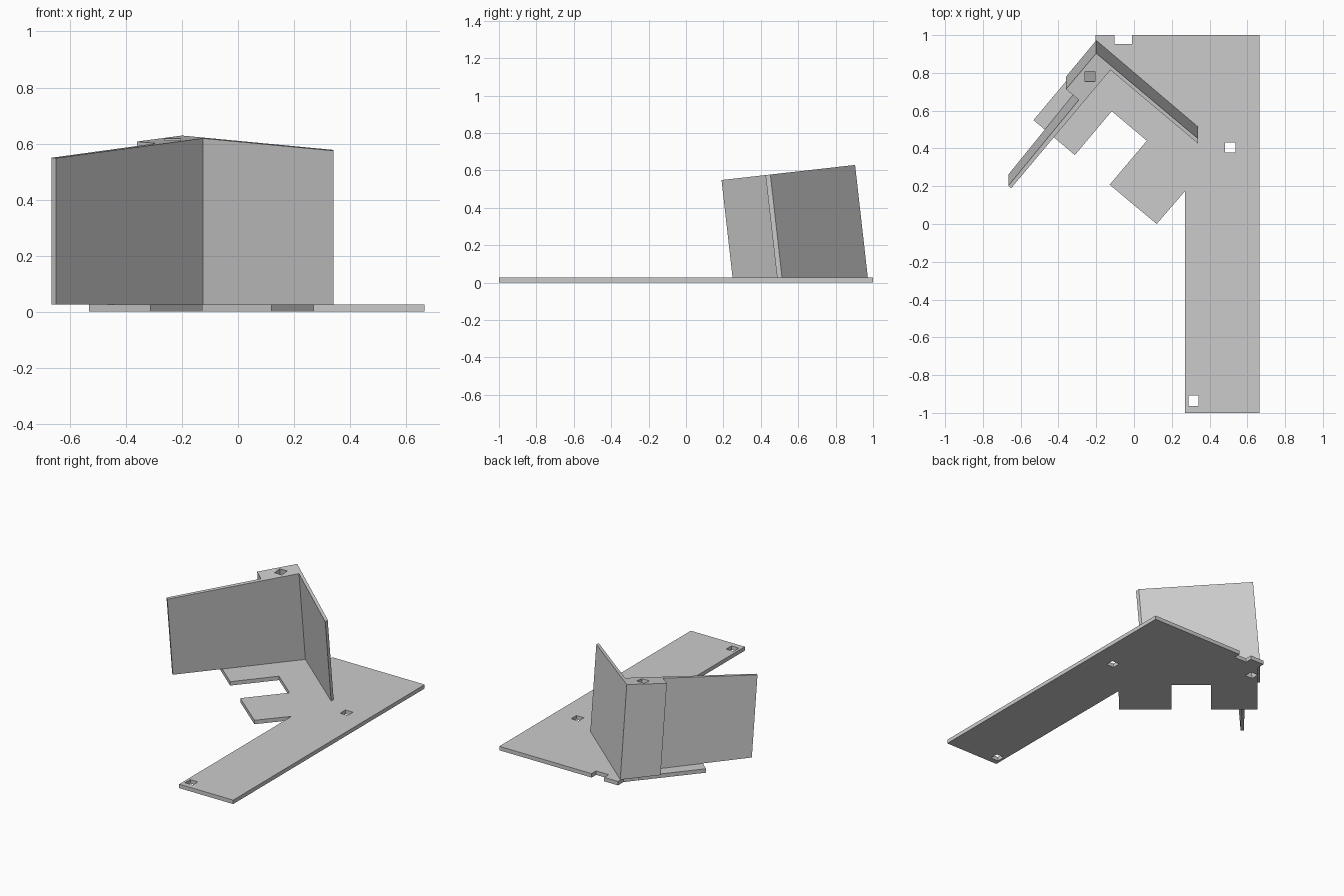
import bpy
import bmesh

cube = bpy.data.objects.get("Cube")
if cube:
    bpy.data.objects.remove(cube, do_unlink=True)

THICK = 0.026   # base plate thickness
LEAN = 0.113    # slope by which the walls lean forward

grey = bpy.data.materials.new("plain_grey")
grey.use_nodes = True
colour = (0.6, 0.6, 0.6, 1)
grey.diffuse_color = colour
grey.node_tree.nodes["Principled BSDF"].inputs["Base Color"].default_value = colour


def prism(name, bottom, top):
    """Solid between two matching outlines of 3D points."""
    bm = bmesh.new()
    low = [bm.verts.new(p) for p in bottom]
    high = [bm.verts.new(p) for p in top]
    bm.faces.new(low)
    bm.faces.new(high)
    n = len(low)
    for i in range(n):
        j = (i + 1) % n
        bm.faces.new((low[i], low[j], high[j], high[i]))
    bmesh.ops.recalc_face_normals(bm, faces=bm.faces)
    mesh = bpy.data.meshes.new(name)
    bm.to_mesh(mesh)
    bm.free()
    mesh.materials.append(grey)
    obj = bpy.data.objects.new(name, mesh)
    bpy.context.collection.objects.link(obj)
    return obj


def square_cutter(x, y, z0, z1, lean=0.0, size=0.055):
    """Square bar through (x, y) at z1, leaning back toward its foot."""
    h = size / 2
    corners = [(-h, -h), (h, -h), (h, h), (-h, h)]
    shift = lean * (z1 - z0)
    return prism("hole_cutter",
                 [(x + a, y + b + shift, z0) for a, b in corners],
                 [(x + a, y + b, z1) for a, b in corners])


def cut(obj, cutter):
    mod = obj.modifiers.new("hole", 'BOOLEAN')
    mod.operation = 'DIFFERENCE'
    mod.solver = 'EXACT'
    mod.object = cutter
    cutter.hide_render = True
    bpy.context.view_layer.objects.active = obj
    bpy.ops.object.modifier_apply(modifier=mod.name)


# Base plate: long strip, rear notch and two angled tabs
plate = [(0.27, -1), (0.665, -1), (0.665, 1), (-0.01, 1), (-0.01, 0.953),
         (-0.102, 0.953), (-0.102, 1), (-0.203, 1), (-0.203, 0.943),
         (-0.532, 0.55), (-0.313, 0.365), (-0.118, 0.597), (0.068, 0.441),
         (-0.129, 0.208), (0.12, 0), (0.27, 0.174)]
base_plate = prism("base_plate", [(x, y, 0) for x, y in plate],
                   [(x, y, THICK) for x, y in plate])

# Leaning angled wall with a thick corner block, outlined at its top
wall = [(-0.665, 0.203), (-0.65, 0.19), (-0.125, 0.815), (0.34, 0.425),
        (0.34, 0.451), (-0.2, 0.904), (-0.36, 0.714), (-0.292, 0.657)]
top = [(x, y, 0.548 + LEAN * (y - 0.19)) for x, y in wall]
foot = [(x, y + LEAN * (z - THICK), THICK) for x, y, z in top]
angled_wall = prism("angled_wall", foot, top)

# Square holes: two upright in the plate, one leaning through block and plate
cutters = [square_cutter(0.51, 0.405, -0.1, 0.1),
           square_cutter(0.315, -0.936, -0.1, 0.1)]
for c in cutters:
    cut(base_plate, c)
block_cutter = square_cutter(-0.233, 0.771, -0.1, 0.7, LEAN)
cut(base_plate, block_cutter)
cut(angled_wall, block_cutter)
for c in cutters + [block_cutter]:
    bpy.data.objects.remove(c, do_unlink=True)
